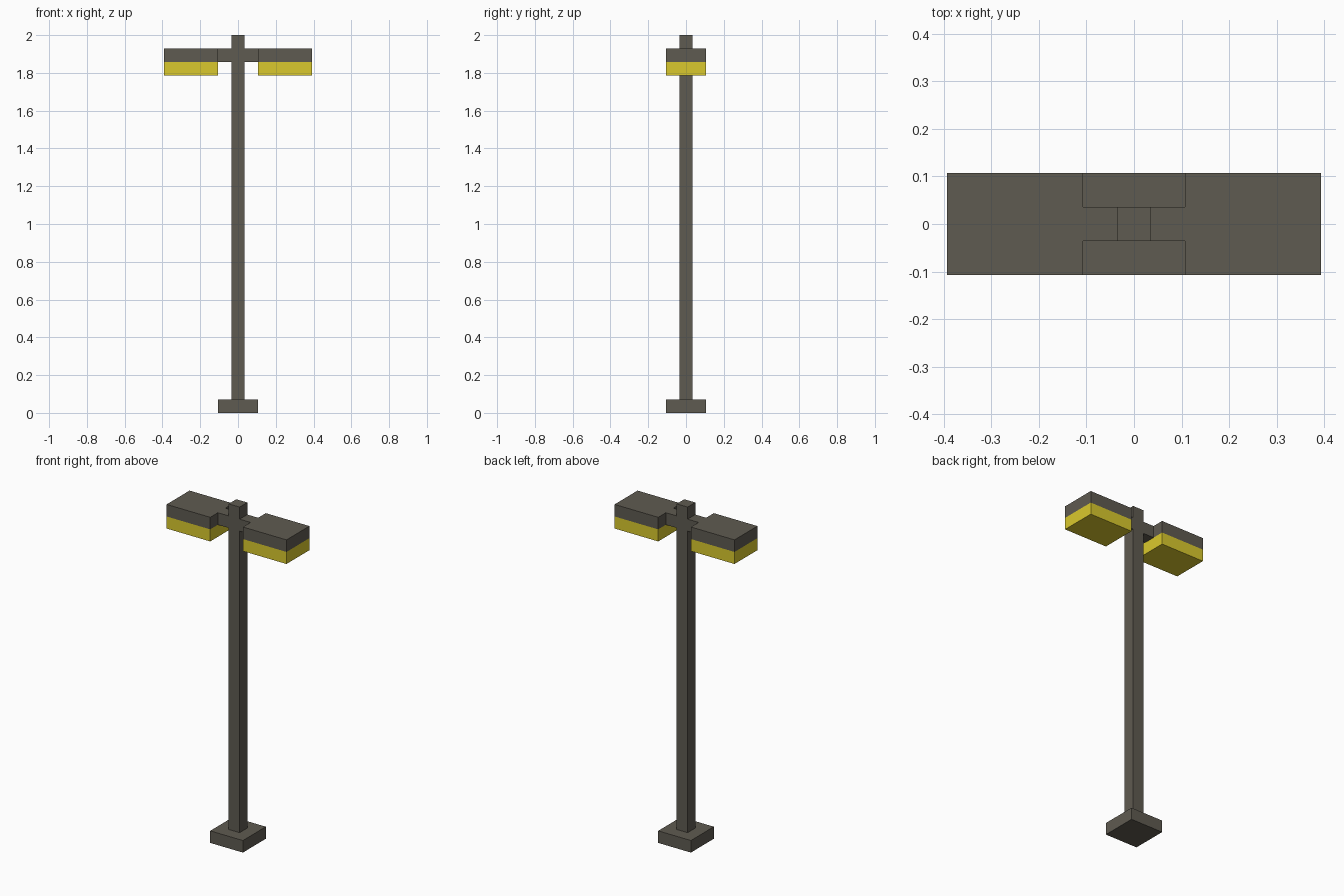
import bpy, bmesh

if "Cube" in bpy.data.objects:
    bpy.data.objects.remove(bpy.data.objects["Cube"])

U = 2 / 28  # one block unit


def srgb(r, g, b):
    def lin(c):
        c /= 255
        return c / 12.92 if c <= 0.04045 else ((c + 0.055) / 1.055) ** 2.4
    return (lin(r), lin(g), lin(b), 1)


def material(name, rgb):
    m = bpy.data.materials.new(name)
    m.diffuse_color = srgb(*rgb)
    m.use_nodes = True
    m.node_tree.nodes["Principled BSDF"].inputs["Base Color"].default_value = m.diffuse_color
    return m


def add_object(name, bm, mat):
    bmesh.ops.recalc_face_normals(bm, faces=bm.faces)
    me = bpy.data.meshes.new(name)
    bm.to_mesh(me)
    bm.free()
    me.materials.append(mat)
    ob = bpy.data.objects.new(name, me)
    bpy.context.collection.objects.link(ob)
    return ob


def box(name, lo, hi, mat):
    """Box between two corners given in block units."""
    bm = bmesh.new()
    bmesh.ops.create_cube(bm, size=1)
    for v in bm.verts:
        v.co = [(lo[i] if v.co[i] < 0 else hi[i]) * U for i in range(3)]
    return add_object(name, bm, mat)


metal = material("dark grey metal", (95, 91, 81))
glow = material("yellow lamp", (218, 201, 45))

# Square foot
box("base", (-1.5, -1.5, 0), (1.5, 1.5, 1), metal)

# Pole with its two short arms, one cross-shaped extruded profile
half = [(0.5, 1), (0.5, 26), (1.5, 26), (1.5, 27), (0.5, 27), (0.5, 28)]
outline = half + [(-x, z) for x, z in reversed(half)]
bm = bmesh.new()
face = bm.faces.new([bm.verts.new((x * U, -0.5 * U, z * U)) for x, z in outline])
ext = bmesh.ops.extrude_face_region(bm, geom=[face], use_keep_orig=True)
bmesh.ops.translate(bm, vec=(0, U, 0),
                    verts=[g for g in ext["geom"] if isinstance(g, bmesh.types.BMVert)])
add_object("pole_and_arms", bm, metal)

# Lamp heads: dark cap over a yellow light block, on both sides
for side, x0, x1 in (("left", -5.5, -1.5), ("right", 1.5, 5.5)):
    box(side + "_lamp_cap", (x0, -1.5, 26), (x1, 1.5, 27), metal)
    box(side + "_lamp_light", (x0, -1.5, 25), (x1, 1.5, 26), glow)
